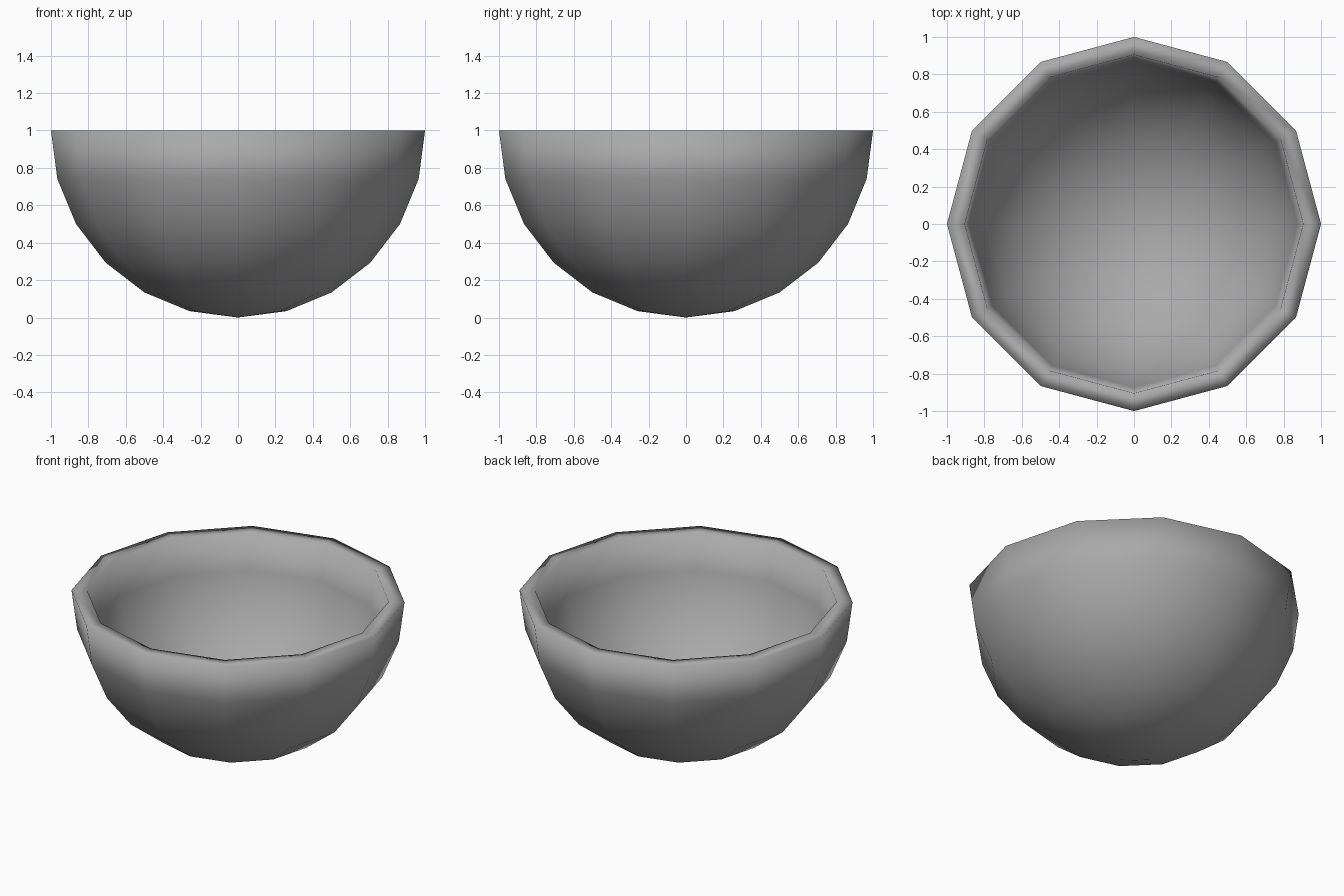
import bpy
import bmesh
from math import sin, cos, pi

cube = bpy.data.objects.get("Cube")
if cube:
    bpy.data.objects.remove(cube, do_unlink=True)

SIDES = 12
STEPS = 6
OUTER = 1.0
INNER = 0.905

grey = bpy.data.materials.new("mid grey")
grey.use_nodes = True
colour = (0.4, 0.4, 0.4, 1.0)
grey.diffuse_color = colour
grey.node_tree.nodes["Principled BSDF"].inputs["Base Color"].default_value = colour


def arc(radius):
    """Quarter circle from the rim down to the pole, as (radius, height)."""
    angles = [i * pi / 2 / STEPS for i in range(STEPS)]
    return [(radius * cos(a), 1 - radius * sin(a)) for a in angles]


def ring(bm, radius, z):
    angles = [i * 2 * pi / SIDES for i in range(SIDES)]
    return [bm.verts.new((radius * cos(a), radius * sin(a), z)) for a in angles]


bm = bmesh.new()

# Outer wall from the bottom up, flat rim, then inner wall down
profile = arc(OUTER)[::-1] + arc(INNER)
rings = [ring(bm, r, z) for r, z in profile]
for low, high in zip(rings, rings[1:]):
    for i in range(SIDES):
        j = (i + 1) % SIDES
        bm.faces.new((low[i], low[j], high[j], high[i]))

# Triangle fans closing both poles
for edge_ring, z in ((rings[0], 1 - OUTER), (rings[-1], 1 - INNER)):
    pole = bm.verts.new((0, 0, z))
    for i in range(SIDES):
        bm.faces.new((pole, edge_ring[i], edge_ring[(i + 1) % SIDES]))

bmesh.ops.recalc_face_normals(bm, faces=bm.faces)
for face in bm.faces:
    face.smooth = True

mesh = bpy.data.meshes.new("bowl")
bm.to_mesh(mesh)
bm.free()
mesh.materials.append(grey)
bowl = bpy.data.objects.new("bowl", mesh)
bpy.context.collection.objects.link(bowl)
